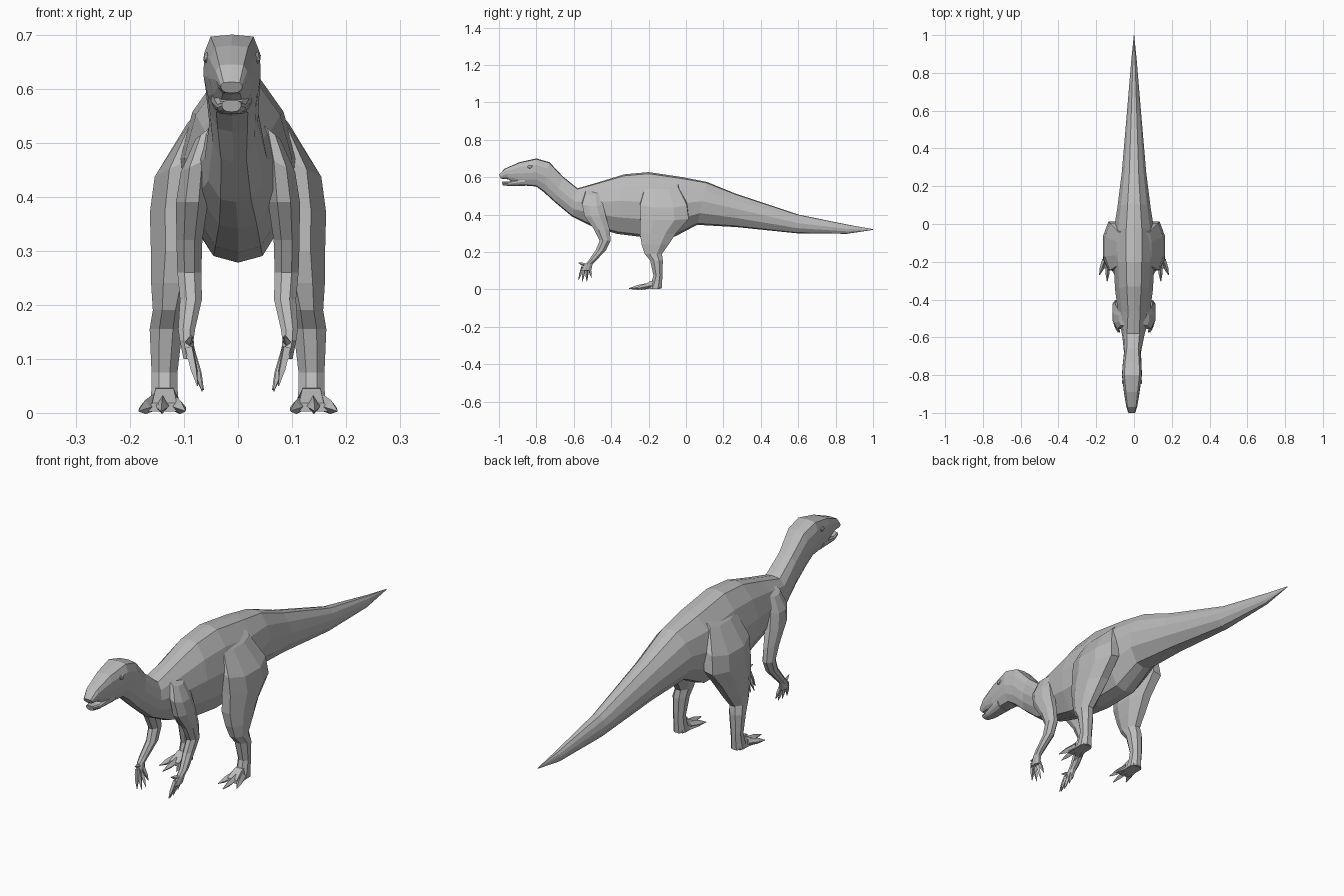
import bpy, bmesh
from math import cos, sin, pi
from mathutils import Vector

if "Cube" in bpy.data.objects:
    bpy.data.objects.remove(bpy.data.objects["Cube"])

GREY = (0.5, 0.5, 0.5, 1)
skin = bpy.data.materials.new("grey skin")
skin.use_nodes = True
skin.diffuse_color = GREY
skin.node_tree.nodes["Principled BSDF"].inputs["Base Color"].default_value = GREY


def finish(name, bm, mirror=False):
    bmesh.ops.recalc_face_normals(bm, faces=bm.faces)
    mesh = bpy.data.meshes.new(name)
    bm.to_mesh(mesh)
    bm.free()
    mesh.materials.append(skin)
    obj = bpy.data.objects.new(name, mesh)
    bpy.context.collection.objects.link(obj)
    if mirror:
        obj.modifiers.new("mirror", "MIRROR").use_mirror_merge = False
    return obj


def loft(bm, rings):
    """Skin a list of equal point rings and cap both ends."""
    loops = [[bm.verts.new(p) for p in ring] for ring in rings]
    n = len(loops[0])
    for a, b in zip(loops, loops[1:]):
        for i in range(n):
            j = (i + 1) % n
            bm.faces.new((a[i], a[j], b[j], b[i]))
    bm.faces.new(loops[0][::-1])
    bm.faces.new(loops[-1])


def oval(x, y, z, rx, ry, tilt=0.0, n=8):
    """Level ring; tilt raises its inner edge."""
    turn = [2 * pi * (i + 0.5) / n for i in range(n)]
    return [(x + rx * cos(t), y + ry * sin(t), z - tilt * cos(t)) for t in turn]


def spike(bm, a, b, wide, tall):
    """Four-sided digit that arches a little and ends in a point."""
    a, b = Vector(a), Vector(b)
    along = (b - a).normalized()
    side = along.cross((0, 0, 1)).normalized()
    up = side.cross(along)
    rings = []
    for t, s in ((0, 1), (0.6, 0.8), (1, 0.12)):
        c = a.lerp(b, t)
        rings.append([c + side * wide * s, c + up * tall * s,
                      c - side * wide * s, c - up * tall * s])
    loft(bm, rings)


# Half sections, from the spine round to the belly: round body and boxy head
ROUND = ((0, 1), (.38, .95), (.78, .6), (1, .1), (.9, -.45), (.42, -.93), (0, -1))
BOXY = ((0, 1), (.75, .95), (.97, .55), (1, 0), (.85, -.5), (.55, -.93), (0, -1))


def section(yt, zt, yb, zb, w, box, dx):
    half = []
    for (rx, rz), (bx, bz) in zip(ROUND, BOXY):
        x, h = rx + (bx - rx) * box, (rz + (bz - rz) * box + 1) / 2
        half.append((x * w, yb + (yt - yb) * h, zb + (zt - zb) * h))
    full = half + [(-x, y, z) for x, y, z in half[-2:0:-1]]
    return [(x + dx, y, z) for x, y, z in full]


# Head, neck, trunk and tail: top y z, bottom y z, half width, boxiness, shift
bm = bmesh.new()
loft(bm, [section(*s) for s in (
    (-1, .612, -.99, .592, .02, 1, -.012),
    (-.97, .645, -.95, .588, .03, 1, -.012),
    (-.89, .68, -.90, .558, .041, 1, -.012),
    (-.80, .70, -.80, .55, .053, 1, -.011),
    (-.73, .68, -.76, .52, .05, 1, -.01),
    (-.66, .605, -.70, .465, .045, .8, -.008),
    (-.58, .54, -.61, .39, .058, .5, -.004),
    (-.46, .575, -.51, .34, .083, 0, 0),
    (-.33, .615, -.37, .297, .10, 0, 0),
    (-.20, .627, -.22, .278, .108, 0, 0),
    (-.02, .60, -.06, .282, .108, 0, 0),
    (.11, .575, .06, .345, .088, 0, 0),
    (.27, .51, .27, .333, .065, 0, 0),
    (.60, .40, .59, .30, .037, 0, 0),
    (.88, .343, .86, .297, .014, 0, 0),
    (1, .322, 1, .318, .001, 0, 0))])
finish("body", bm)

# Lower jaw, leaving a narrow mouth slit above it
bm = bmesh.new()
loft(bm, [section(*s) for s in (
    (-.985, .578, -.98, .557, .018, 1, -.012),
    (-.95, .576, -.95, .553, .027, 1, -.012),
    (-.86, .60, -.86, .552, .038, 1, -.012))])
finish("lower_jaw", bm)

# Eyes under low brows
for side, label in ((1, "left"), (-1, "right")):
    bm = bmesh.new()
    bmesh.ops.create_icosphere(bm, subdivisions=1, radius=.014)
    bmesh.ops.scale(bm, vec=(.5, 1.1, .8), verts=bm.verts)
    bmesh.ops.translate(bm, vec=(-.011 + side * .047, -.835, .657), verts=bm.verts)
    finish(label + "_eye", bm)

# Hind legs: x y z, half width, half depth, tilt
bm = bmesh.new()
loft(bm, [oval(*s) for s in (
    (.075, -.13, .555, .02, .095, .02),
    (.108, -.12, .46, .05, .135, .025),
    (.115, -.115, .38, .052, .14, .01),
    (.115, -.15, .30, .05, .105),
    (.122, -.165, .24, .042, .078),
    (.128, -.175, .19, .032, .05),
    (.133, -.158, .155, .033, .037),
    (.136, -.15, .075, .026, .026),
    (.136, -.155, .045, .026, .03),
    (.136, -.165, .004, .03, .038))])
finish("hind_legs", bm, True)

# Splayed feet with three pointed toes
bm = bmesh.new()
loft(bm, [[(.136 + w, y, 0.003), (.136 + w * .6, y, h),
           (.136 - w * .6, y, h), (.136 - w, y, 0.003)]
          for y, w, h in ((-.14, .022, .05), (-.19, .028, .045), (-.235, .038, .018))])
for x, y in ((.098, -.275), (.142, -.305), (.183, -.27)):
    spike(bm, (.136 + (x - .136) * .4, -.19, .02), (x, y, .004), .014, .016)
finish("feet", bm, True)

# Arms
bm = bmesh.new()
loft(bm, [oval(*s) for s in (
    (.062, -.50, .52, .018, .04, .015),
    (.078, -.50, .46, .03, .06, .015),
    (.085, -.485, .39, .032, .062),
    (.09, -.45, .32, .026, .045),
    (.09, -.432, .26, .024, .032),
    (.087, -.455, .21, .022, .03),
    (.095, -.50, .155, .017, .022),
    (.095, -.52, .135, .014, .022),
    (.09, -.535, .10, .012, .03))])
finish("arms", bm, True)

# Hands: four hanging fingers and a forward thumb
bm = bmesh.new()
for x, y, z in ((.075, -.575, .05), (.066, -.555, .04), (.064, -.53, .042), (.07, -.505, .06)):
    root_y = -.535 + (y + .54) * .5
    spike(bm, (.09, root_y, .12), (x, y, z), .009, .009)
spike(bm, (.094, -.525, .125), (.085, -.575, .142), .008, .01)
finish("hands", bm, True)
